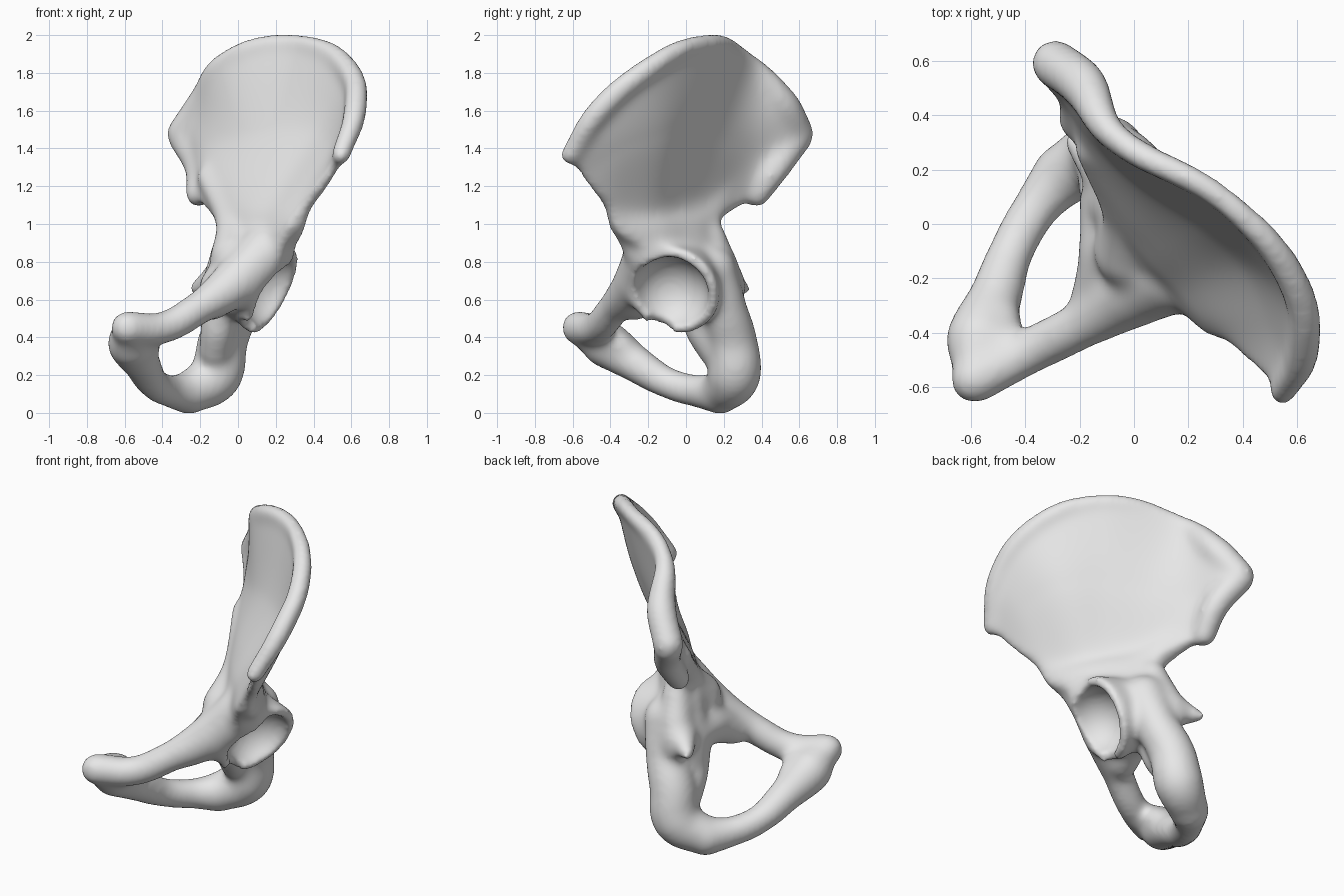
import bpy, bmesh
from mathutils import Vector

cube = bpy.data.objects.get("Cube")
if cube:
    bpy.data.objects.remove(cube, do_unlink=True)

parts = []


def keep(obj, name):
    obj.name = name
    parts.append(obj)
    return obj


def ball(name, centre, radius):
    bpy.ops.mesh.primitive_ico_sphere_add(subdivisions=4, radius=radius, location=centre)
    return keep(bpy.context.object, name)


def spline(points, t):
    """Smooth curve through the points; t runs from the first index to the last."""
    last = len(points) - 1
    i = min(int(t), last - 1)
    f = t - i
    b, c = points[i], points[i + 1]
    a = points[i - 1] if i > 0 else b * 2 - c
    d = points[i + 2] if i + 2 <= last else c * 2 - b
    return (b * 2 + (c - a) * f + (a * 2 - b * 5 + c * 4 - d) * f ** 2
            + (b * 3 - a - c * 3 + d) * f ** 3) / 2


def tube(name, stations):
    """Round bar through (x, y, z, radius) stations with ball ends."""
    data = bpy.data.curves.new(name, 'CURVE')
    data.dimensions = '3D'
    data.bevel_depth = 1
    data.bevel_resolution = 5
    data.use_fill_caps = True
    path = data.splines.new('BEZIER')
    path.bezier_points.add(len(stations) - 1)
    for point, (x, y, z, r) in zip(path.bezier_points, stations):
        point.co = (x, y, z)
        point.radius = r
        point.handle_left_type = point.handle_right_type = 'AUTO'
    obj = bpy.data.objects.new(name, data)
    bpy.context.collection.objects.link(obj)
    bpy.ops.object.select_all(action='DESELECT')
    obj.select_set(True)
    bpy.context.view_layer.objects.active = obj
    bpy.ops.object.convert(target='MESH')
    keep(bpy.context.object, name)
    for x, y, z, r in (stations[0], stations[-1]):
        ball(name + "_end", (x, y, z), r)


# Iliac wing: guide rows from the crest down to the socket, each front to back
crest = [(.545, -.615, 1.365), (.62, -.47, 1.59), (.59, -.22, 1.81), (.34, .08, 1.955),
         (-.07, .32, 1.86), (-.19, .515, 1.63), (-.29, .59, 1.48)]
fossa = [(.485, -.555, 1.25), (.51, -.37, 1.4), (.43, -.15, 1.48), (.24, .02, 1.5),
         (.01, .19, 1.45), (-.16, .36, 1.38), (-.22, .5, 1.27)]
waist = [(.375, -.43, 1.09), (.32, -.34, 1.1), (.23, -.2, 1.1), (.12, -.08, 1.12),
         (0, .05, 1.13), (-.12, .22, 1.16), (-.21, .37, 1.15)]
neck = [(.31, -.39, .97), (.26, -.29, .97), (.19, -.18, .97), (.11, -.09, .98),
        (.04, 0, .98), (-.02, .08, .99), (-.06, .16, 1)]
base = [(.25, -.28, .85), (.2, -.22, .8), (.14, -.14, .78), (.08, -.05, .78),
        (.02, .05, .78), (-.03, .13, .79), (-.07, .2, .83)]
rows = [[Vector(p) for p in row] for row in (crest, fossa, waist, neck, base)]
half_thickness = [.035, .033, .065, .105, .13]
NU, NV = 32, 48


def wing_point(i, j):
    return spline([spline(row, 6 * j / NV) for row in rows], 4 * i / NU)


def wing_half(i, j):
    u, v = 4 * i / NU, j / NV
    k = min(int(u), 3)
    h = half_thickness[k] + (half_thickness[k + 1] - half_thickness[k]) * (u - k)
    h += .09 * max(0, v - .5) * max(0, 1 - u / 2)       # thicker sacral end
    return h * (1 - .5 * (2 * v - 1) ** 2 * min(1, u / 2))   # rounded lower borders


grid = [[wing_point(i, j) for j in range(NV + 1)] for i in range(NU + 1)]
bm = bmesh.new()
sheets = ([], [])
for i in range(NU + 1):
    for sheet in sheets:
        sheet.append([])
    for j in range(NV + 1):
        du = grid[min(i + 1, NU)][j] - grid[max(i - 1, 0)][j]
        dv = grid[i][min(j + 1, NV)] - grid[i][max(j - 1, 0)]
        offset = du.cross(dv).normalized() * wing_half(i, j)
        sheets[0][i].append(bm.verts.new(grid[i][j] + offset))
        sheets[1][i].append(bm.verts.new(grid[i][j] - offset))
for s in sheets:
    for i in range(NU):
        for j in range(NV):
            bm.faces.new((s[i][j], s[i + 1][j], s[i + 1][j + 1], s[i][j + 1]))
p, q = sheets
for i in range(NU):
    for j in (0, NV):
        bm.faces.new((p[i][j], p[i + 1][j], q[i + 1][j], q[i][j]))
for j in range(NV):
    for i in (0, NU):
        bm.faces.new((p[i][j], p[i][j + 1], q[i][j + 1], q[i][j]))
bmesh.ops.recalc_face_normals(bm, faces=bm.faces)
mesh = bpy.data.meshes.new("iliac_wing")
bm.to_mesh(mesh)
bm.free()
wing = bpy.data.objects.new("iliac_wing", mesh)
bpy.context.collection.objects.link(wing)
keep(wing, "iliac_wing")

# Thickened rim along the crest, and the heavy border facing the sacrum
crest_radii = (.055, .065, .062, .05, .055, .09, .09)
tube("iliac_crest", [(*c, r) for c, r in zip(crest, crest_radii)])
tube("sacral_border", [(-.29, .59, 1.46, .085), (-.205, .47, 1.29, .08), (-.21, .375, 1.155, .07)])

# Ridge between the wing and the lower basin
tube("pelvic_brim", [(-.16, .27, 1.25, .06), (-.03, .04, 1, .09), (-.01, -.1, .82, .14)])

# Inner wall behind the socket, closing the top of the opening
tube("inner_wall", [(-.12, .15, .33, .09), (-.105, .08, .46, .095), (-.085, .08, .62, .12),
                    (-.03, .06, .85, .115)])
tube("inner_shelf", [(-.08, .08, .66, .12), (-.08, -.1, .66, .13), (-.14, -.27, .58, .095)])

# Upper bar running to the pubis
tube("upper_ramus", [(.15, -.18, .85, .15), (0, -.25, .7, .135), (-.2, -.375, .56, .09),
                     (-.4, -.475, .45, .087), (-.585, -.57, .45, .092)])

# Lower bar from the pubis, around the seat and up to the socket
tube("lower_ramus", [(-.57, -.55, .44, .09), (-.565, -.43, .37, .132), (-.505, -.26, .255, .1),
                     (-.45, -.1, .16, .085), (-.36, .06, .115, .088), (-.26, .18, .105, .115)])
tube("pubic_web", [(-.5, -.45, .41, .09), (-.49, -.35, .35, .08)])
tube("ischium", [(-.26, .18, .105, .115), (-.12, .255, .2, .145), (-.08, .245, .38, .135),
                 (-.01, .2, .55, .125), (.03, .13, .75, .14)])

# Back border swelling into the spine
tube("back_border", [(-.03, .13, .93, .085), (-.06, .18, .78, .1), (-.1, .24, .65, .08)])
tube("ischial_spine", [(-.09, .2, .7, .11), (-.16, .25, .68, .075), (-.23, .31, .655, .04)])

# Flared hip socket housing
axis = Vector((.85, -.3, -.43)).normalized()
rim = Vector((.195, -.075, .64))
bpy.ops.mesh.primitive_cone_add(vertices=48, radius1=.2, radius2=.265, depth=.22,
                                location=rim - axis * .11,
                                rotation=axis.to_track_quat('Z', 'Y').to_euler())
keep(bpy.context.object, "hip_socket")

# Fuse all parts into one bone
bpy.ops.object.select_all(action='DESELECT')
for obj in parts:
    obj.select_set(True)
bpy.context.view_layer.objects.active = wing
bpy.ops.object.join()
bone = bpy.context.object
bone.name = "hip_bone"


def apply(kind, **settings):
    bpy.context.view_layer.objects.active = bone
    mod = bone.modifiers.new(kind.lower(), kind)
    for key, value in settings.items():
        setattr(mod, key, value)
    bpy.ops.object.modifier_apply(modifier=mod.name)


apply('REMESH', mode='VOXEL', voxel_size=.018)
apply('SMOOTH', factor=.5, iterations=14)

# Hollow the socket and open its lower notch
for centre, radius in ((rim + axis * .035, .205), (Vector((.1, -.15, .44)), .085)):
    cutter = ball("socket_cutter", centre, radius)
    cutter.hide_render = True
    apply('BOOLEAN', operation='DIFFERENCE', object=cutter, solver='EXACT')
    bpy.data.objects.remove(cutter, do_unlink=True)
apply('REMESH', mode='VOXEL', voxel_size=.016)
apply('SMOOTH', factor=.5, iterations=12)

# Plain bone colour
grey = bpy.data.materials.new("light_grey")
grey.use_nodes = True
colour = (.8, .8, .8, 1)
grey.diffuse_color = colour
grey.node_tree.nodes["Principled BSDF"].inputs["Base Color"].default_value = colour
bone.data.materials.clear()
bone.data.materials.append(grey)
bpy.ops.object.select_all(action='DESELECT')
bone.select_set(True)
bpy.context.view_layer.objects.active = bone
bpy.ops.object.shade_smooth()
